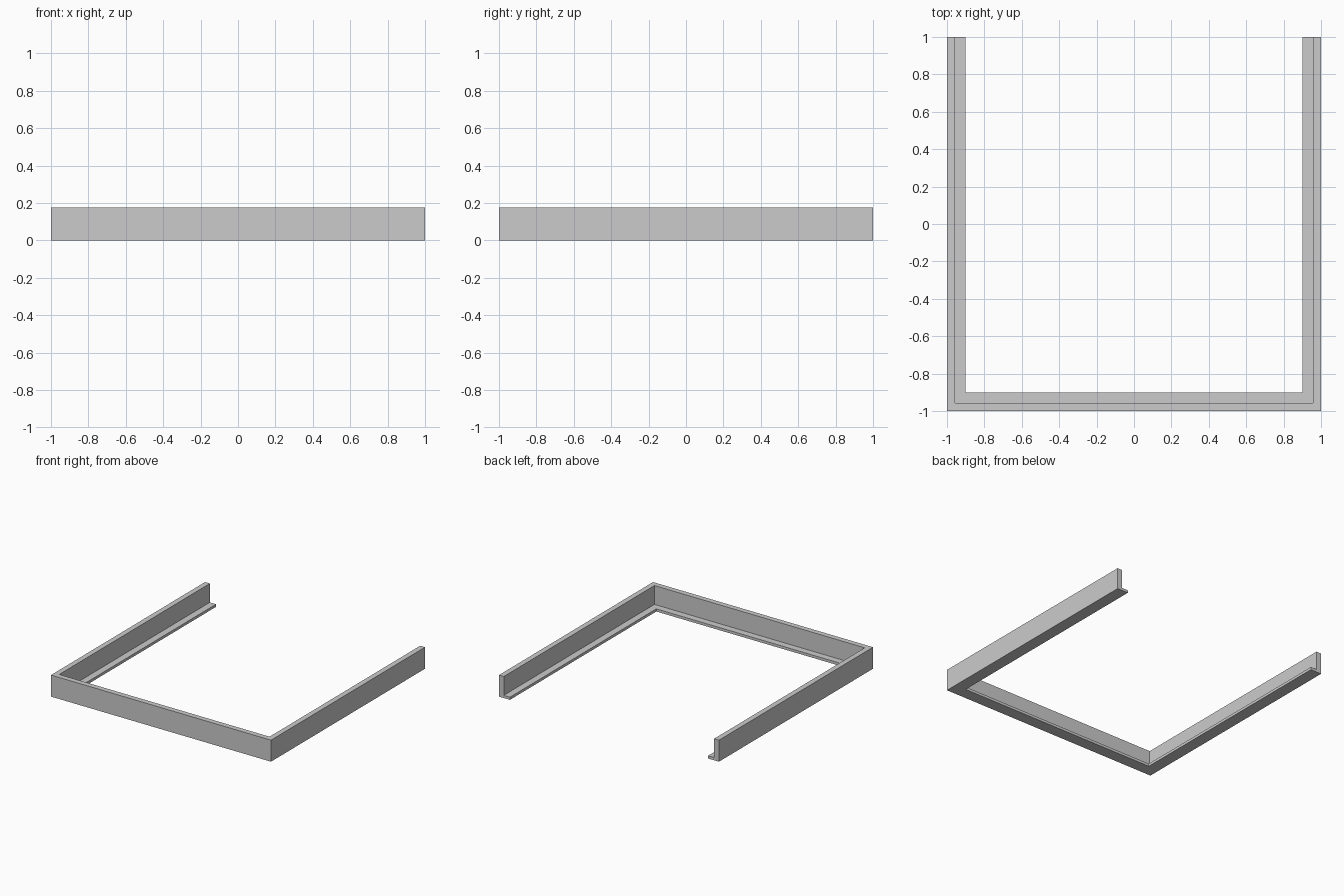
import bpy
import bmesh

cube = bpy.data.objects.get("Cube")
if cube:
    bpy.data.objects.remove(cube, do_unlink=True)

HALF = 1.0        # half of the outer width and depth
HEIGHT = 0.177    # wall height
WALL = 0.044      # wall thickness
LEDGE = 0.1       # reach of the bottom ledge from the outer face
LEDGE_T = 0.022   # ledge thickness

# Plain grey
grey = bpy.data.materials.new("plain grey")
grey.use_nodes = True
colour = (0.6, 0.6, 0.6, 1)
grey.diffuse_color = colour
grey.node_tree.nodes["Principled BSDF"].inputs["Base Color"].default_value = colour

# L-shaped section: (inset from the outer face, height)
section = [(0, 0), (LEDGE, 0), (LEDGE, LEDGE_T),
           (WALL, LEDGE_T), (WALL, HEIGHT), (0, HEIGHT)]


def ring(bm, sx, corner):
    """Section at an open back end, or mitred at a front corner."""
    return [bm.verts.new((sx * (HALF - d), d - HALF if corner else HALF, z))
            for d, z in section]


# Three-sided angle frame, open at the back
bm = bmesh.new()
rings = [ring(bm, -1, False), ring(bm, -1, True),
         ring(bm, 1, True), ring(bm, 1, False)]
n = len(section)
for a, b in zip(rings, rings[1:]):
    for i in range(n):
        j = (i + 1) % n
        bm.faces.new((a[i], a[j], b[j], b[i]))
bm.faces.new(rings[0])
bm.faces.new(rings[-1])
bmesh.ops.recalc_face_normals(bm, faces=bm.faces)

mesh = bpy.data.meshes.new("angle_frame")
bm.to_mesh(mesh)
bm.free()
mesh.materials.append(grey)
frame = bpy.data.objects.new("angle_frame", mesh)
bpy.context.collection.objects.link(frame)
